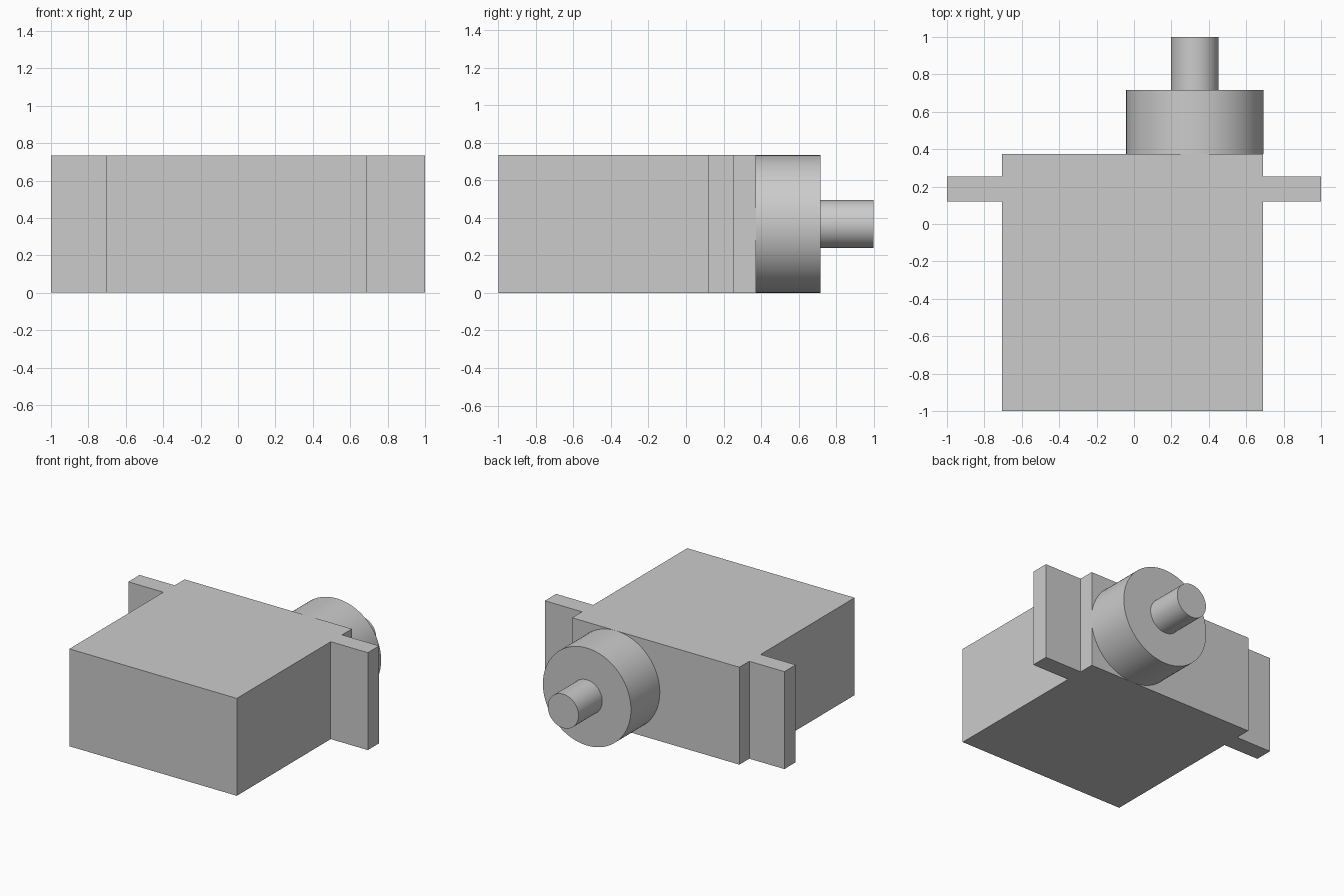
import bpy
import math

cube = bpy.data.objects.get("Cube")
if cube:
    bpy.data.objects.remove(cube, do_unlink=True)

GREY = (0.6, 0.6, 0.6, 1)
grey = bpy.data.materials.new("plain grey")
grey.use_nodes = True
grey.diffuse_color = GREY
grey.node_tree.nodes["Principled BSDF"].inputs["Base Color"].default_value = GREY

HEIGHT = 0.735
AXIS_X = 0.325


def finish(name):
    obj = bpy.context.object
    obj.name = name
    obj.data.materials.append(grey)
    bpy.ops.object.transform_apply(location=False, rotation=True, scale=True)
    return obj


def box(name, x0, x1, y0, y1):
    """Full-height box between the given x and y limits."""
    bpy.ops.mesh.primitive_cube_add(
        size=1, location=((x0 + x1) / 2, (y0 + y1) / 2, HEIGHT / 2))
    bpy.context.object.scale = (x1 - x0, y1 - y0, HEIGHT)
    return finish(name)


def rod(name, radius, y0, y1):
    """Smooth cylinder along y on the output axis."""
    bpy.ops.mesh.primitive_cylinder_add(
        vertices=96, radius=radius, depth=y1 - y0,
        location=(AXIS_X, (y0 + y1) / 2, HEIGHT / 2),
        rotation=(math.pi / 2, 0, 0))
    obj = finish(name)
    bpy.ops.object.shade_smooth_by_angle(angle=math.radians(30))
    return obj


# Motor housing with a mounting ear on each side
box("housing", -0.707, 0.69, -1, 0.373)
box("right_mounting_ear", -1, -0.707, 0.12, 0.255)
box("left_mounting_ear", 0.69, 1, 0.12, 0.255)

# Round gear boss and output shaft on the back
rod("gear_boss", HEIGHT / 2, 0.373, 0.717)
rod("output_shaft", 0.128, 0.717, 1)
